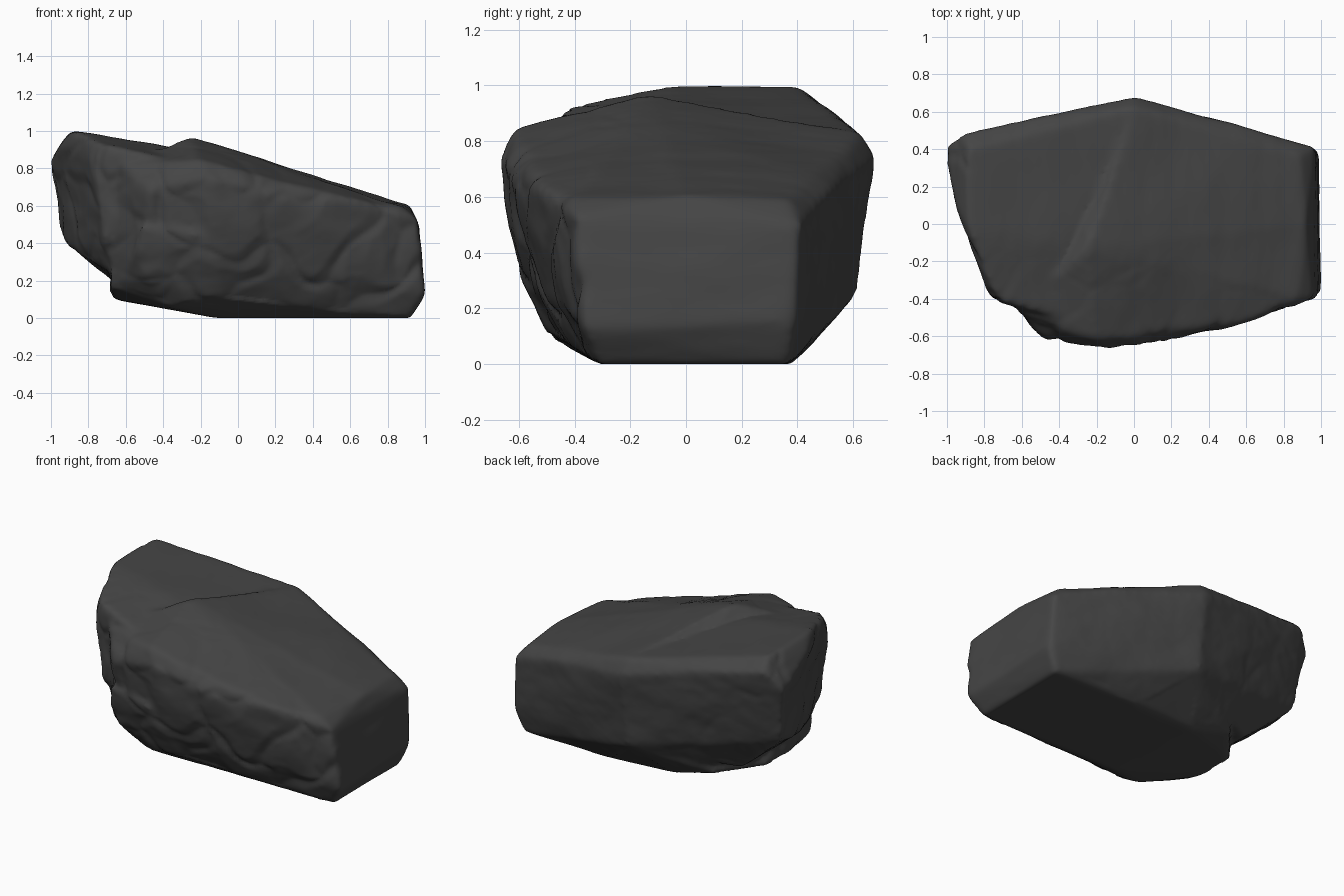
import bpy
import bmesh
from mathutils import Vector, noise

cube = bpy.data.objects.get("Cube")
if cube:
    bpy.data.objects.remove(cube, do_unlink=True)

stone = bpy.data.materials.new("dark grey stone")
stone.use_nodes = True
colour = (0.06, 0.06, 0.06, 1)
stone.diffuse_color = colour
shader = stone.node_tree.nodes["Principled BSDF"]
shader.inputs["Base Color"].default_value = colour
shader.inputs["Roughness"].default_value = 0.9


def add_hull(bm, corners):
    """Add one angular block wrapped around its corner points."""
    verts = [bm.verts.new(corner) for corner in corners]
    result = bmesh.ops.convex_hull(bm, input=verts)
    loose = [v for v in result["geom_interior"] if isinstance(v, bmesh.types.BMVert)]
    bmesh.ops.delete(bm, geom=loose, context="VERTS")


# Main body: flat base, flared sides, top sloping down to the small end
body_base = [
    (.92, -.31, 0), (.92, .37, 0), (.3, .38, 0), (-.12, -.31, 0),
    (-.15, .35, .01), (-.45, .36, .09), (-.66, .1, .1), (-.66, -.16, .1),
    (-.37, -.42, .06),
]
body_sides = [
    (1, -.36, .13), (.99, .39, .15), (0, .61, .25), (.5, -.42, .12),
    (-.15, -.5, .12), (-.1, -.6, .33), (-.5, -.52, .22), (-.7, -.33, .17),
]
body_top = [
    (.88, -.39, .59), (.89, .37, .59), (.92, 0, .605), (.96, -.4, .52),
    (.97, .41, .5), (.64, -.51, .63), (.64, .51, .61), (.64, .4, .665),
    (.25, -.62, .64), (0, .68, .74), (0, .62, .83), (-.15, -.68, .75),
    (-.2, -.62, .84), (-.25, -.13, .97), (-.48, -.61, .68), (-.62, -.47, .82),
]

# Raised slab overhanging the tall end, flush with the back of the body
slab = [
    (-.89, .4, 1), (-.91, .49, .93), (-1.01, .41, .82), (-.96, .34, .66),
    (-.88, -.02, 1), (-.95, .1, .92), (-.83, -.18, .98), (-.73, -.4, .93),
    (-.77, -.4, .85), (-.72, -.4, .42), (-.95, .36, .44), (-.87, .02, .36),
    (-.69, -.3, .25), (-.6, .3, .14), (0, .61, .25), (0, .68, .74),
    (0, .62, .83), (-.36, -.1, .91), (-.4, -.5, .85), (-.5, .57, .87),
]

# Broken bulge on the front
bulge = [
    (-.6, -.44, .24), (-.54, -.55, .34), (-.15, -.56, .24), (-.1, -.4, .1),
    (-.52, -.6, .5), (-.2, -.64, .45), (-.3, -.3, .6), (-.3, -.3, .12),
]

bm = bmesh.new()
for block in (body_base + body_sides + body_top, slab, bulge):
    add_hull(bm, block)
bmesh.ops.recalc_face_normals(bm, faces=bm.faces)
mesh = bpy.data.meshes.new("rock")
bm.to_mesh(mesh)
bm.free()
rock = bpy.data.objects.new("rock", mesh)
bpy.context.collection.objects.link(rock)
bpy.context.view_layer.objects.active = rock
rock.select_set(True)

# Fuse the blocks and wear down their edges
fuse = rock.modifiers.new("fuse", "REMESH")
fuse.mode = "VOXEL"
fuse.voxel_size = 0.018
wear = rock.modifiers.new("wear", "SMOOTH")
wear.factor = 0.5
wear.iterations = 12
for name in ("fuse", "wear"):
    bpy.ops.object.modifier_apply(modifier=name)

# Weathering: broad lumps everywhere, chipped facets on the front and tall end
mesh = rock.data
moves = []
for vert in mesh.vertices:
    p, n = vert.co, vert.normal
    rough = max(0, -n.y, -n.x * 0.8)
    lumps = noise.noise(p * 2.7) * 0.008
    grain = noise.fractal(Vector((p.x * 5, p.y * 2, p.z * 7)), 1, 2, 3) * 0.004
    warp = noise.noise_vector(p * 4) * 0.15
    near, second = noise.voronoi((p + warp) * 2.6)[0][:2]
    chips = (min(second - near, 0.3) - 0.2) * 0.06 * rough
    strength = 0.25 if n.z < -0.7 else 1
    moves.append(n * (lumps + grain + chips) * strength)
for vert, move in zip(mesh.vertices, moves):
    vert.co += move
    vert.co.z = max(vert.co.z, 0)

mesh.materials.clear()
mesh.materials.append(stone)
bpy.ops.object.shade_smooth()
